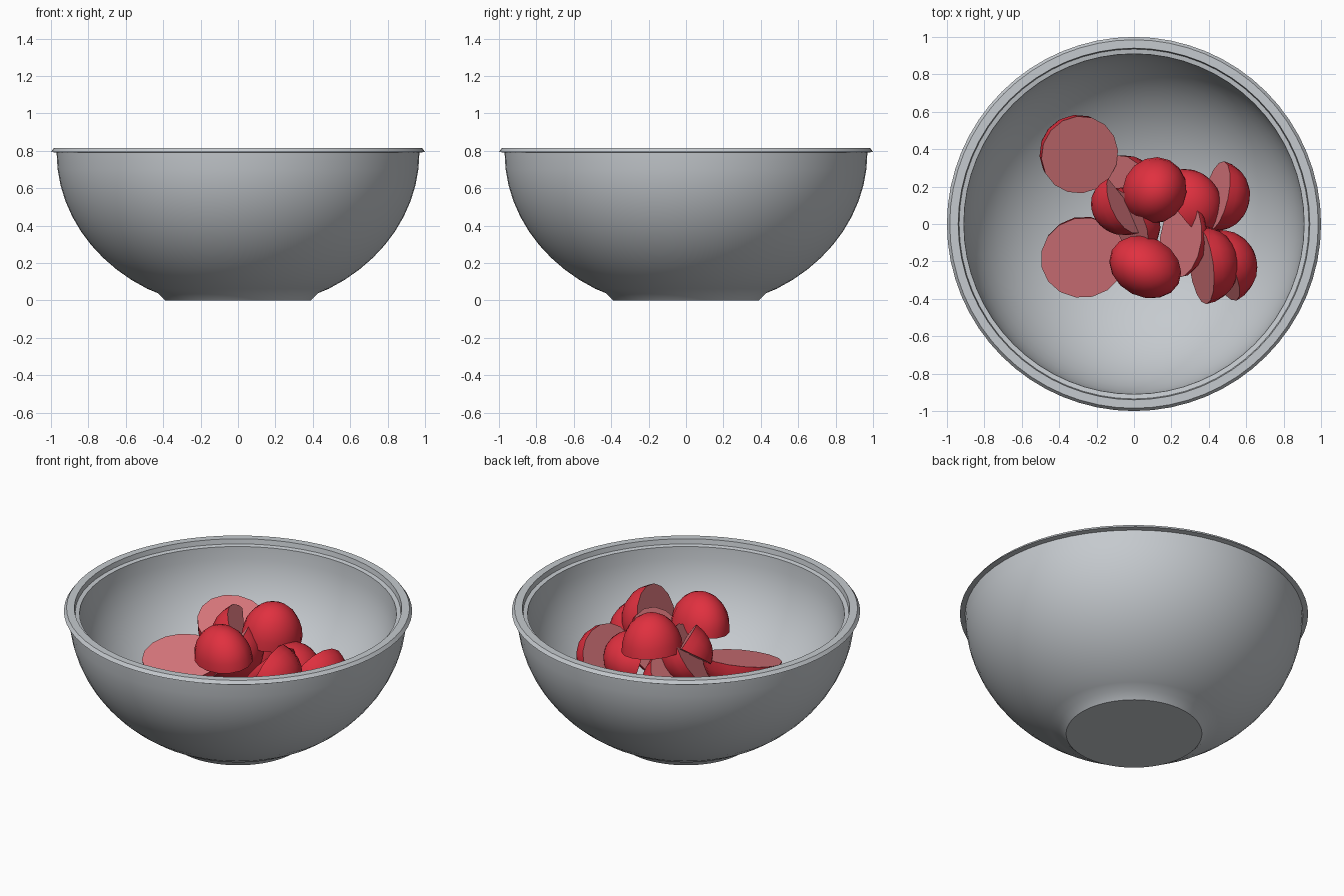
import bpy, bmesh, math
from mathutils import Vector, Matrix

cube = bpy.data.objects.get("Cube")
if cube:
    bpy.data.objects.remove(cube, do_unlink=True)


def material(name, rgb):
    m = bpy.data.materials.new(name)
    m.use_nodes = True
    m.diffuse_color = (*rgb, 1)
    m.node_tree.nodes["Principled BSDF"].inputs["Base Color"].default_value = (*rgb, 1)
    return m


GREY = material("bowl grey", (0.56, 0.59, 0.62))
SKIN = material("skin red", (0.75, 0.03, 0.05))
FLESH = material("flesh pink", (0.72, 0.19, 0.21))


def finish(name, bm, mats, angle):
    mesh = bpy.data.meshes.new(name)
    bm.to_mesh(mesh)
    bm.free()
    for m in mats:
        mesh.materials.append(m)
    obj = bpy.data.objects.new(name, mesh)
    bpy.context.collection.objects.link(obj)
    bpy.ops.object.select_all(action="DESELECT")
    obj.select_set(True)
    bpy.context.view_layer.objects.active = obj
    bpy.ops.object.shade_smooth_by_angle(angle=math.radians(angle))
    return obj


def make_bowl():
    # Foot and lip are short straight runs; the walls are elliptical arcs
    arc = [math.radians(a) for a in range(0, 91, 6)]
    outer = [(0.97 * math.sin(a), 0.79 - 0.84 * math.cos(a)) for a in arc]
    outer = [p for p in outer if p[0] > 0.47]
    inner = [(0.91 * math.sin(a), 0.78 - 0.73 * math.cos(a)) for a in reversed(arc)]
    profile = [(0, 0), (0.39, 0), (0.43, 0.04)] + outer
    profile += [(1.0, 0.795), (0.985, 0.815), (0.94, 0.815), (0.935, 0.785)] + inner
    bm = bmesh.new()
    verts = [bm.verts.new((x, 0, z)) for x, z in profile]
    edges = [bm.edges.new(pair) for pair in zip(verts, verts[1:])]
    bmesh.ops.spin(bm, geom=verts + edges, axis=(0, 0, 1), cent=(0, 0, 0),
                   angle=math.tau, steps=64)
    bmesh.ops.remove_doubles(bm, verts=bm.verts, dist=0.0005)
    bmesh.ops.recalc_face_normals(bm, faces=bm.faces)
    finish("bowl", bm, [GREY], 30)


def cut(bm, normal):
    """Slice through the centre and close the cut with a flesh face."""
    geom = bm.verts[:] + bm.edges[:] + bm.faces[:]
    res = bmesh.ops.bisect_plane(bm, geom=geom, dist=1e-4, plane_co=(0, 0, 0),
                                 plane_no=normal, clear_outer=True)
    rim = [e for e in res["geom_cut"] if isinstance(e, bmesh.types.BMEdge)]
    for f in bmesh.ops.contextual_create(bm, geom=rim)["faces"]:
        f.material_index = 1


def piece(name, centre, normal, size, wedge=None):
    """A halved fruit whose flat cut faces along normal; wedge adds a second cut."""
    bm = bmesh.new()
    bmesh.ops.create_uvsphere(bm, u_segments=16, v_segments=12, radius=1)
    bmesh.ops.scale(bm, vec=size, verts=bm.verts)
    cut(bm, Vector((0, 0, 1)))
    turn = Vector(normal).to_track_quat("Z", "Y").to_matrix().to_4x4()
    bmesh.ops.transform(bm, matrix=turn, verts=bm.verts)
    if wedge:
        cut(bm, Vector(wedge).normalized())
    bmesh.ops.recalc_face_normals(bm, faces=bm.faces)
    bmesh.ops.transform(bm, matrix=Matrix.Translation(centre), verts=bm.verts)
    finish(name, bm, [SKIN, FLESH], 35)


make_bowl()

ROUND = (0.21, 0.21, 0.21)
# Halves lying open on the left
piece("back_left_half", (-0.29, 0.37, 0.5), (0.3, -0.25, 0.9), (0.21, 0.22, 0.22))
piece("front_left_half", (-0.27, -0.18, 0.5), (0.05, -0.22, 0.95), (0.23, 0.22, 0.21))
# Domes on top of the heap
piece("top_dome", (0.11, 0.18, 0.59), (-0.1, 0.05, -1), (0.18, 0.17, 0.22))
piece("front_dome", (0.06, -0.23, 0.6), (0.05, 0.1, -1), (0.2, 0.16, 0.2))
# Wedge and halves in the middle
piece("middle_wedge", (-0.04, 0.12, 0.61), (0.75, 0.3, 0.5), (0.18, 0.17, 0.2), (0.1, 0.5, -0.7))
piece("middle_half", (-0.05, 0.0, 0.54), (-0.75, -0.35, 0.55), (0.2, 0.19, 0.19))
piece("inner_half", (-0.06, 0.16, 0.42), (-0.6, -0.1, 0.6), ROUND)
piece("right_inner_half", (0.25, -0.08, 0.5), (-0.8, 0.1, 0.5), (0.21, 0.21, 0.1))
# Halves on the right
piece("back_right_dome", (0.28, 0.1, 0.45), (-0.7, -0.5, -0.3), (0.2, 0.17, 0.19))
piece("far_right_half", (0.44, 0.15, 0.46), (-0.9, 0.2, 0.35), (0.19, 0.18, 0.18))
piece("front_right_half", (0.36, -0.22, 0.56), (-0.93, -0.12, 0.3), (0.21, 0.21, 0.2))
piece("lower_right_half", (0.46, -0.23, 0.45), (-0.8, -0.4, 0.3), (0.2, 0.2, 0.2))
